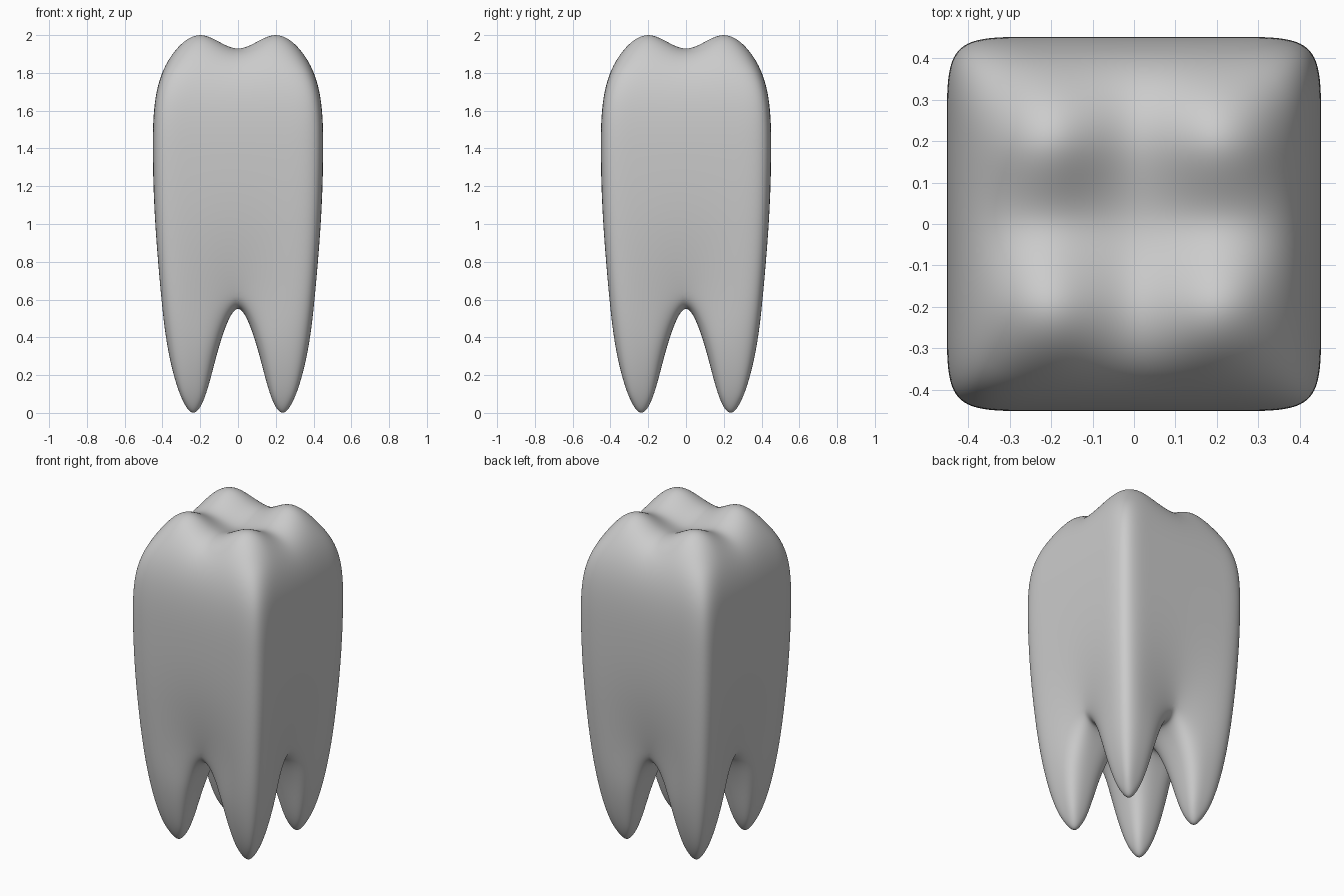
import bpy
import bmesh

if "Cube" in bpy.data.objects:
    bpy.data.objects.remove(bpy.data.objects["Cube"], do_unlink=True)

# Crown side rings, from the root fork up to the rim:
# half width, inner line, height, groove in the middle of each side
CROWN = [(0.412, 0.25, 0.625, 0.86), (0.442, 0.26, 1.0, 0.985), (0.453, 0.27, 1.35, 1),
         (0.45, 0.27, 1.68, 1), (0.37, 0.193, 1.92, 1)]
# Root rings, from the fork down to the tip: inner side, outer side, height
ROOT = [(0.083, 0.388, 0.4), (0.135, 0.346, 0.2), (0.18, 0.293, 0.05)]
TIP = -0.06
# Chewing surface heights by distance of the two grid lines from the middle
TOP = {(0, 0): 1.85, (0, 1): 1.866, (1, 1): 2.14,
       (0, 2): 1.87, (1, 2): 1.92, (2, 2): 1.84}


def perimeter(n):
    """Grid indices around the edge of an n by n square, in order."""
    e = n - 1
    return ([(i, 0) for i in range(e)] + [(e, j) for j in range(e)]
            + [(i, e) for i in range(e, 0, -1)] + [(0, j) for j in range(e, 0, -1)])


def bridge(bm, low, high):
    for k in range(len(low)):
        n = (k + 1) % len(low)
        bm.faces.new((low[k], low[n], high[n], high[k]))


def fill_grid(bm, grid, n):
    for i in range(n - 1):
        for j in range(n - 1):
            bm.faces.new((grid[i, j], grid[i + 1, j], grid[i + 1, j + 1], grid[i, j + 1]))


def root_point(line, p, q):
    """Point of a root ring; its corners are drawn in to make it rounder."""
    pull = 1
    if p != 1 and q != 1:
        pull = 0.97 if p == q == 2 else 0.86
    return [line[1] + (line[k] - line[1]) * pull for k in (p, q)]


bm = bmesh.new()

# Crown walls
edge = perimeter(5)
levels = []
for k, (half, inner, z, groove) in enumerate(CROWN):
    line = [-half, -inner, 0, inner, half]
    grid = {}
    top = k == len(CROWN) - 1
    for i in range(5):
        for j in range(5):
            cross = k == 0 and (i == 2 or j == 2)
            if not (top or cross or (i, j) in edge):
                continue
            x = line[i] * (groove if j == 2 and i in (0, 4) else 1)
            y = line[j] * (groove if i == 2 and j in (0, 4) else 1)
            h = TOP[tuple(sorted((abs(i - 2), abs(j - 2))))] if top else z
            grid[i, j] = bm.verts.new((x, y, h))
    levels.append(grid)
for low, high in zip(levels, levels[1:]):
    bridge(bm, [low[p] for p in edge], [high[p] for p in edge])

# Four cusps of the chewing surface
fill_grid(bm, levels[-1], 5)

# Four roots growing from the fork
ring = perimeter(3)
for sx in (-1, 1):
    for sy in (-1, 1):
        above = {(p, q): levels[0][2 + sx * p, 2 + sy * q] for p, q in ring}
        for inner, outer, z in ROOT:
            line = [inner, (inner + outer) / 2, outer]
            below = {}
            for p, q in ring:
                x, y = root_point(line, p, q)
                below[p, q] = bm.verts.new((sx * x, sy * y, z))
            bridge(bm, [below[p] for p in ring], [above[p] for p in ring])
            above = below
        above[1, 1] = bm.verts.new((sx * line[1], sy * line[1], TIP))
        fill_grid(bm, above, 3)

bmesh.ops.recalc_face_normals(bm, faces=bm.faces)
for face in bm.faces:
    face.smooth = True

mesh = bpy.data.meshes.new("tooth")
bm.to_mesh(mesh)
bm.free()
tooth = bpy.data.objects.new("tooth", mesh)
bpy.context.collection.objects.link(tooth)

# Rounded surface
subsurf = tooth.modifiers.new("rounding", 'SUBSURF')
subsurf.levels = subsurf.render_levels = 4

# Colour
grey = bpy.data.materials.new("enamel grey")
grey.use_nodes = True
colour = (0.6, 0.6, 0.6, 1)
grey.diffuse_color = colour
grey.node_tree.nodes["Principled BSDF"].inputs["Base Color"].default_value = colour
mesh.materials.append(grey)
